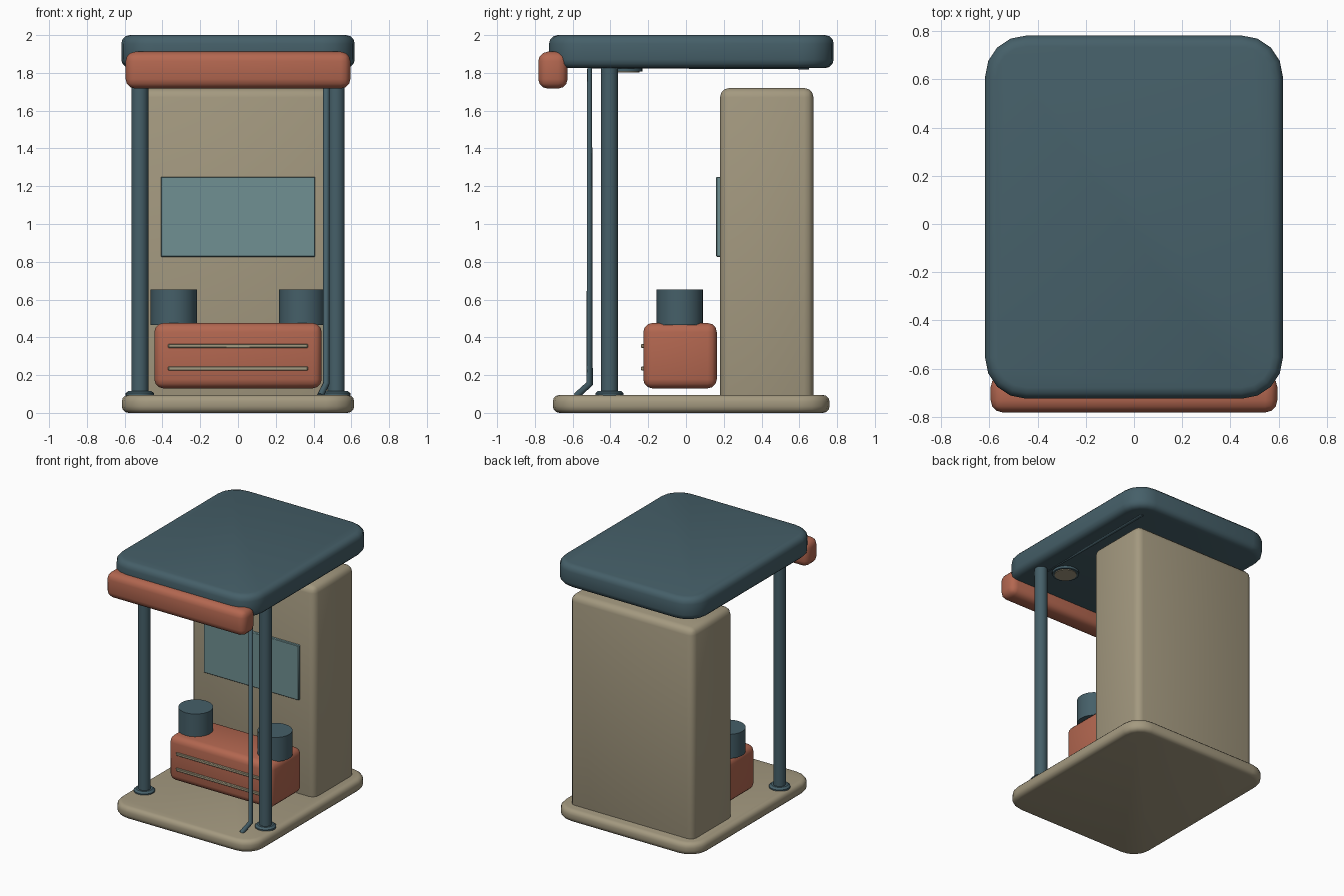
import bpy, bmesh, math
from mathutils import Vector

cube = bpy.data.objects.get("Cube")
if cube:
    bpy.data.objects.remove(cube, do_unlink=True)


def material(name, rgb):
    m = bpy.data.materials.new(name)
    m.use_nodes = True
    m.diffuse_color = (*rgb, 1)
    m.node_tree.nodes["Principled BSDF"].inputs["Base Color"].default_value = (*rgb, 1)
    return m


SLATE = material("slate_blue", (0.06, 0.115, 0.14))
TAN = material("warm_tan", (0.37, 0.32, 0.215))
RUST = material("rust_orange", (0.45, 0.135, 0.08))
GLASS = material("pale_teal", (0.16, 0.28, 0.29))


def finish(name, bm, mat, angle=40):
    mesh = bpy.data.meshes.new(name)
    bm.to_mesh(mesh)
    bm.free()
    mesh.materials.append(mat)
    ob = bpy.data.objects.new(name, mesh)
    bpy.context.collection.objects.link(ob)
    bpy.ops.object.select_all(action="DESELECT")
    ob.select_set(True)
    bpy.context.view_layer.objects.active = ob
    bpy.ops.object.shade_smooth_by_angle(angle=math.radians(angle))
    return ob


def box(name, lo, hi, mat, edge=0.0, corner=0.0, segments=3):
    """Box from two corners; corner rounds the plan, edge rounds the rims."""
    lo, hi = Vector(lo), Vector(hi)
    bm = bmesh.new()
    bmesh.ops.create_cube(bm, size=1)
    for v in bm.verts:
        v.co = (lo + hi) / 2 + v.co * (hi - lo)
    if corner:
        upright = [e for e in bm.edges
                   if abs(e.verts[0].co.z - e.verts[1].co.z) > 1e-4]
        bmesh.ops.bevel(bm, geom=upright, offset=corner, segments=4,
                        profile=0.5, affect="EDGES")
        rims = [e for e in bm.edges
                if abs(e.verts[0].co.z - e.verts[1].co.z) < 1e-4]
    else:
        rims = bm.edges[:]
    if edge:
        bmesh.ops.bevel(bm, geom=rims, offset=edge, segments=segments,
                        profile=0.5, affect="EDGES")
    return finish(name, bm, mat)


def disc(name, centre, r_low, r_high, z0, z1, mat, sides=24):
    bm = bmesh.new()
    bmesh.ops.create_cone(bm, cap_ends=True, segments=sides, radius1=r_low,
                          radius2=r_high, depth=z1 - z0)
    bmesh.ops.translate(bm, verts=bm.verts, vec=(*centre, (z0 + z1) / 2))
    return finish(name, bm, mat)


# Floor slab, rear cabinet and roof
box("floor_slab", (-0.615, -0.705, 0), (0.615, 0.76, 0.095), TAN, 0.035, 0.15)
box("rear_cabinet", (-0.53, 0.18, 0.04), (0.53, 0.675, 1.72), TAN, 0.05)
box("roof", (-0.618, -0.725, 1.825), (0.618, 0.782, 2.0), SLATE, 0.046, 0.17)
box("front_fascia", (-0.595, -0.782, 1.717), (0.595, -0.627, 1.912), RUST, 0.05)

# Display panel on the cabinet
box("display_panel", (-0.408, 0.16, 0.826), (0.408, 0.19, 1.25), GLASS, 0.004, segments=1)

# Counter with trim strips
box("counter", (-0.443, -0.226, 0.13), (0.443, 0.163, 0.476), RUST, 0.048)
for label, z in (("lower", 0.235), ("upper", 0.355)):
    box(label + "_trim_strip", (-0.37, -0.238, z - 0.011),
        (0.37, -0.215, z + 0.011), TAN, 0.004, segments=1)

# Paired parts: posts, feet, counter drums and ceiling lamps
for side, s in (("left", 1), ("right", -1)):
    post = (s * 0.52, -0.405)
    disc(side + "_post", post, 0.045, 0.045, 0.05, 1.85, SLATE)
    disc(side + "_post_foot", post, 0.075, 0.075, 0.09, 0.104, SLATE)
    disc(side + "_post_collar", post, 0.075, 0.06, 0.104, 0.117, SLATE)
    disc(side + "_counter_drum", (s * 0.34, -0.032), 0.123, 0.123, 0.465, 0.652, SLATE)
    lamp = (s * 0.36, -0.325)
    disc(side + "_lamp_rim", lamp, 0.095, 0.095, 1.808, 1.84, SLATE)
    disc(side + "_lamp_lens", lamp, 0.078, 0.078, 1.803, 1.81, TAN)

# Drain pipe running under the roof, down the post and out at the floor
path = [(0.467, 0.65, 1.837), (0.467, -0.51, 1.837), (0.467, -0.51, 0.155),
        (0.435, -0.58, 0.09)]
curve = bpy.data.curves.new("drain_pipe", "CURVE")
curve.dimensions = "3D"
curve.bevel_depth = 0.018
curve.bevel_resolution = 2
curve.use_fill_caps = True
spline = curve.splines.new("POLY")
spline.points.add(len(path) - 1)
for point, co in zip(spline.points, path):
    point.co = (*co, 1)
    point.radius = 1
spline.use_smooth = True
curve.materials.append(SLATE)
pipe = bpy.data.objects.new("drain_pipe", curve)
bpy.context.collection.objects.link(pipe)
